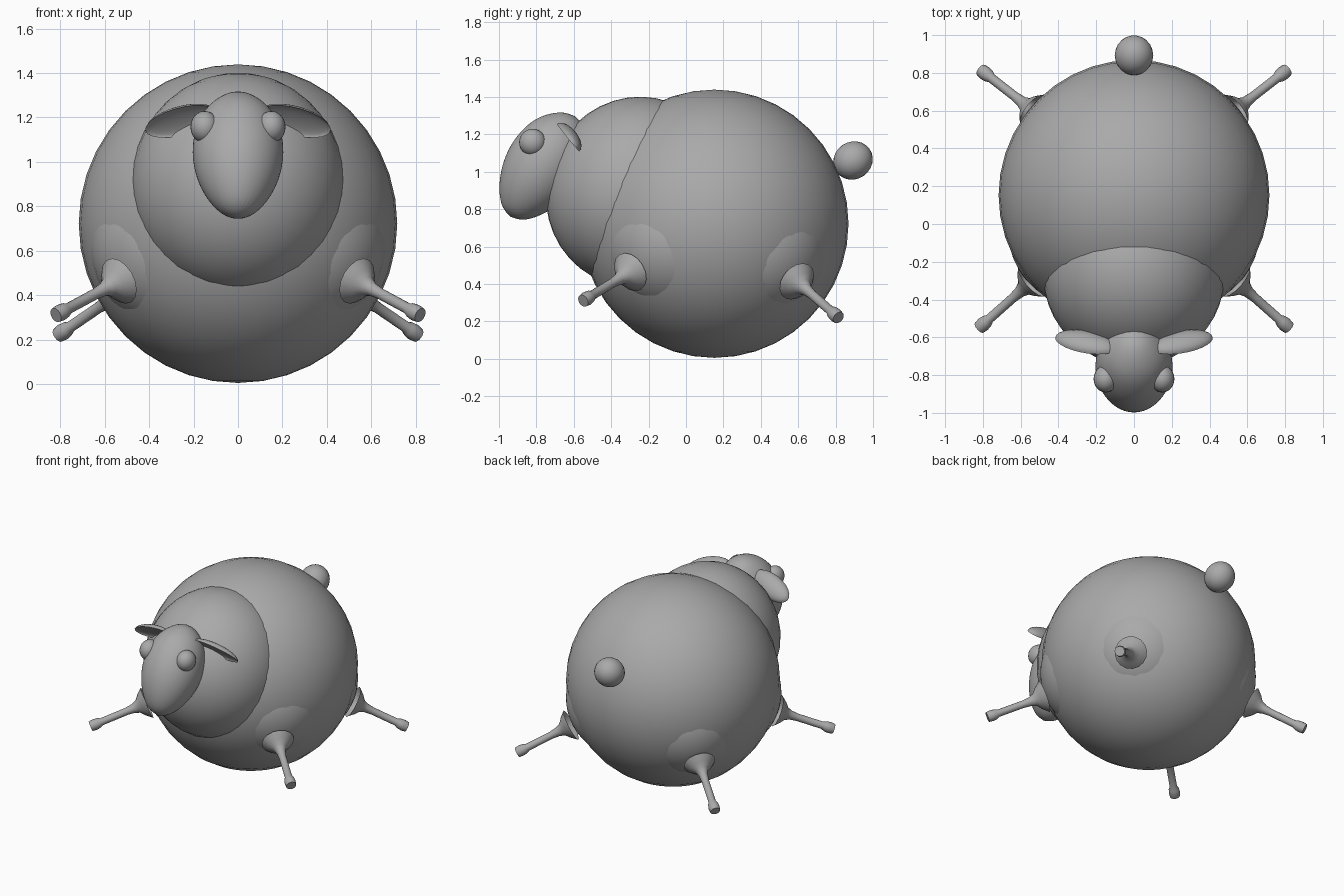
import bpy, bmesh, math
from mathutils import Vector, Matrix

cube = bpy.data.objects.get("Cube")
if cube:
    bpy.data.objects.remove(cube, do_unlink=True)

GREY = (0.4, 0.4, 0.4, 1)
grey = bpy.data.materials.new("plain_grey")
grey.use_nodes = True
grey.diffuse_color = GREY
grey.node_tree.nodes["Principled BSDF"].inputs["Base Color"].default_value = GREY

BODY = Vector((0, 0.152, 0.722))
BODY_R = 0.717


def activate(obj):
    bpy.ops.object.select_all(action="DESELECT")
    obj.select_set(True)
    bpy.context.view_layer.objects.active = obj


def finish(name, bm):
    """Turn a bmesh into a smooth grey object."""
    bmesh.ops.recalc_face_normals(bm, faces=bm.faces)
    mesh = bpy.data.meshes.new(name)
    bm.to_mesh(mesh)
    bm.free()
    obj = bpy.data.objects.new(name, mesh)
    bpy.context.collection.objects.link(obj)
    mesh.materials.append(grey)
    activate(obj)
    bpy.ops.object.shade_smooth_by_angle(angle=math.radians(50))
    return obj


def ellipsoid(name, centre, radii, rotation=Matrix(), segments=32, shape=None):
    bm = bmesh.new()
    bmesh.ops.create_uvsphere(bm, u_segments=segments, v_segments=segments // 2, radius=1)
    if shape:
        for v in bm.verts:
            v.co = shape(v.co)
    bm.transform(Matrix.Translation(centre) @ rotation.to_4x4() @ Matrix.Diagonal((*radii, 1)))
    return finish(name, bm)


def lathe(name, profile, start, direction, segments=24):
    """Revolve (distance, radius) pairs around a line."""
    bm = bmesh.new()
    verts = [bm.verts.new((r, 0, t)) for t, r in profile]
    edges = [bm.edges.new(pair) for pair in zip(verts, verts[1:])]
    bmesh.ops.spin(bm, geom=verts + edges, axis=(0, 0, 1), cent=(0, 0, 0),
                   angle=math.tau, steps=segments, use_merge=True)
    bmesh.ops.remove_doubles(bm, verts=bm.verts, dist=0.0005)
    turn = Vector(direction).to_track_quat("Z", "Y").to_matrix().to_4x4()
    bm.transform(Matrix.Translation(start) @ turn)
    return finish(name, bm)


# Body, chest and tail
ellipsoid("body", BODY, (BODY_R,) * 3, segments=40)
ellipsoid("chest", (0, -0.262, 0.892), (0.482, 0.485, 0.512),
          Matrix.Rotation(math.radians(-20), 3, "X"), segments=40)
ellipsoid("tail", (0, 0.893, 1.06), (0.102, 0.108, 0.1),
          Matrix.Rotation(math.radians(35), 3, "X"), segments=24)

# Egg-shaped head, narrowing to the muzzle
head_profile = [(-0.237, 0), (-0.215, 0.08), (-0.135, 0.16), (-0.048, 0.196),
                (0.05, 0.209), (0.13, 0.203), (0.21, 0.184), (0.3, 0.143),
                (0.38, 0.08), (0.41, 0)]
head = lathe("head", head_profile, (0, -0.72, 1.1), (0, -0.54, -0.84))
round_off = head.modifiers.new("round_off", "SUBSURF")
round_off.levels = round_off.render_levels = 2

# Thin mouth slit cut right across the muzzle
mouth_dir = Vector((0, 0.54, 0.84))
mouth_top = Vector((0, -0.785, 0.895))
bm = bmesh.new()
bmesh.ops.create_cube(bm, size=1)
bm.transform(Matrix.Translation(mouth_top - mouth_dir * 0.15)
             @ mouth_dir.to_track_quat("Z", "Y").to_matrix().to_4x4()
             @ Matrix.Diagonal((0.8, 0.01, 0.3, 1)))
for v in bm.verts:
    v.co.x = math.copysign(0.4, v.co.x)
cutter = finish("mouth_cutter", bm)
cutter.hide_render = True
slit = head.modifiers.new("mouth", "BOOLEAN")
slit.operation = "DIFFERENCE"
slit.object = cutter
activate(head)
for modifier in ("round_off", "mouth"):
    bpy.ops.object.modifier_apply(modifier=modifier)
bpy.data.objects.remove(cutter, do_unlink=True)
bpy.ops.object.shade_smooth_by_angle(angle=math.radians(40))


def cup(co):
    """Fold the front half of an ear back into a shallow bowl."""
    return Vector((co.x, co.y, -0.35 * co.z if co.z > 0 else co.z))


# Eyes and ears on both sides
for side, label in ((1, "left"), (-1, "right")):
    ellipsoid(label + "_eye", (side * 0.15, -0.82, 1.157), (0.064, 0.072, 0.072), segments=24)
    along = Vector((side * 0.93, 0.2, -0.27)).normalized()
    facing = Vector((0, -0.75, -0.65))
    across = facing.cross(along).normalized()
    facing = along.cross(across)
    axes = Matrix((along, across, facing)).transposed()
    ellipsoid(label + "_ear", (side * 0.255, -0.63, 1.182), (0.17, 0.08, 0.05),
              axes, segments=24, shape=cup)

# Legs: slim rod with a small hoof, flaring into a rounded thigh
leg_profile = [(0, 0), (0, 0.034), (0.03, 0.038), (0.06, 0.034), (0.08, 0.025),
               (0.26, 0.025), (0.31, 0.031), (0.345, 0.045), (0.37, 0.075), (0.41, 0.11)]
legs = {"front": ((0.82, -0.55, 0.31), (0.56, -0.32, 0.45), (0.56, -0.4, -0.2)),
        "back": ((0.81, 0.815, 0.22), (0.56, 0.62, 0.39), (0.507, 0.44, -0.25))}
for end, (foot, root, thigh) in legs.items():
    for side, label in ((1, "left"), (-1, "right")):
        mirror = Vector((side, 1, 1))
        foot_at = Vector(foot) * mirror
        name = f"{end}_{label}"
        lathe(name + "_leg", leg_profile, foot_at, Vector(root) * mirror - foot_at, 16)
        outward = (Vector(thigh) * mirror).normalized()
        turn = outward.to_track_quat("Z", "Y").to_matrix()
        ellipsoid(name + "_thigh", BODY + outward * 0.34, (0.4,) * 3, turn, segments=48)
